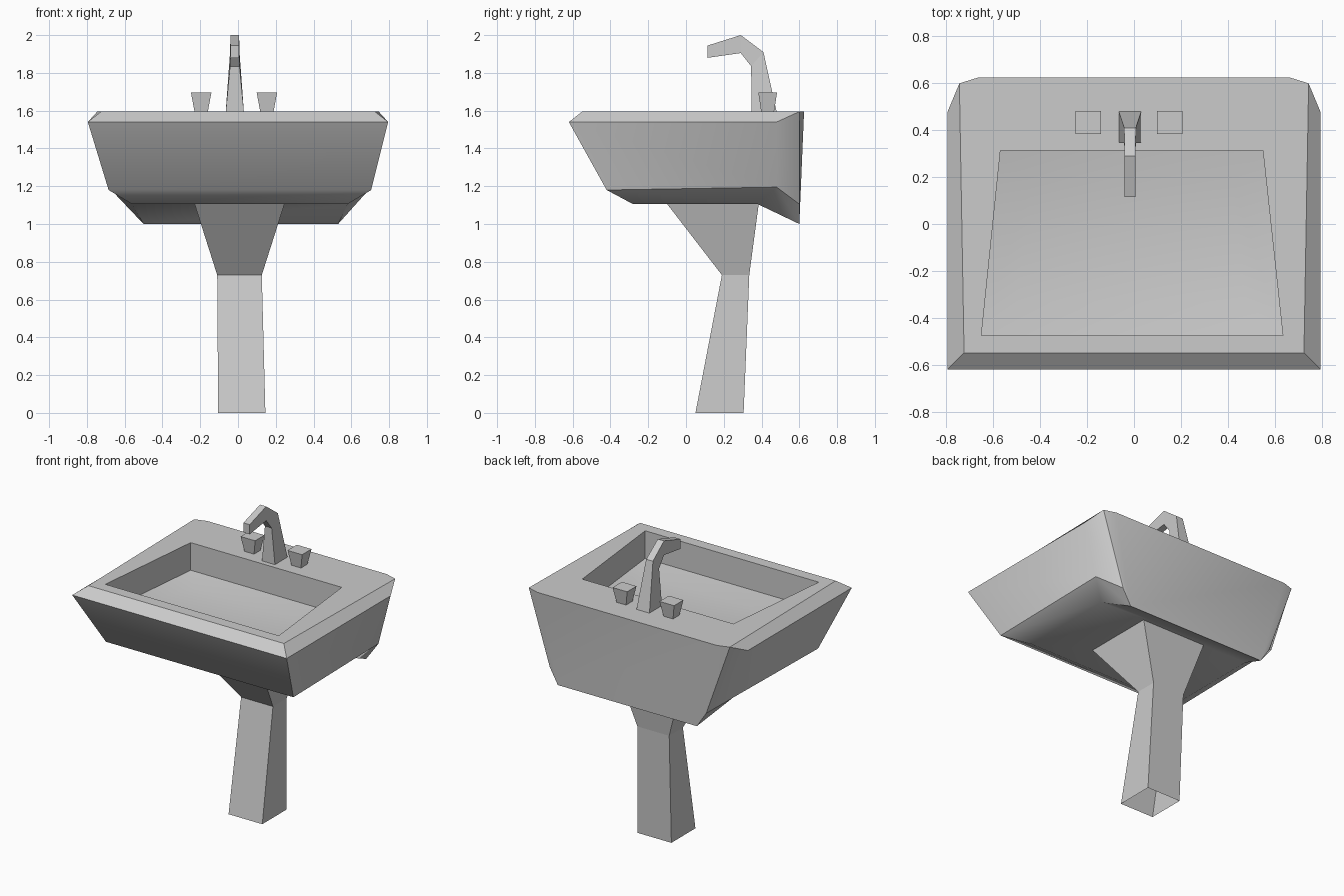
import bpy, bmesh, math

if "Cube" in bpy.data.objects:
    bpy.data.objects.remove(bpy.data.objects["Cube"])


def finish(name, bm, smooth=None):
    bmesh.ops.recalc_face_normals(bm, faces=bm.faces[:])
    mesh = bpy.data.meshes.new(name)
    bm.to_mesh(mesh)
    bm.free()
    ob = bpy.data.objects.new(name, mesh)
    bpy.context.collection.objects.link(ob)
    if smooth:
        bpy.context.view_layer.objects.active = ob
        ob.select_set(True)
        bpy.ops.object.shade_smooth_by_angle(angle=math.radians(smooth))
        ob.select_set(False)
    return ob


def loft(name, sections, caps=(True, True)):
    """Four-sided tube; each section is (x centre, half width, front (y, z), back (y, z))."""
    bm = bmesh.new()
    rings = []
    for cx, w, (fy, fz), (by, bz) in sections:
        pts = [(cx - w, fy, fz), (cx + w, fy, fz), (cx + w, by, bz), (cx - w, by, bz)]
        rings.append([bm.verts.new(p) for p in pts])
    for r, s in zip(rings, rings[1:]):
        for i in range(4):
            j = (i + 1) % 4
            bm.faces.new((r[i], r[j], s[j], s[i]))
    for ring, cap in zip((rings[0], rings[-1]), caps):
        if cap:
            bm.faces.new(ring)
    return finish(name, bm)


# Basin: right-half points (half width, y, z, x shift), mirrored to the left
points = {
    'a': (.725, -.55, 1.595, 0), 'b': (.745, .60, 1.595, 0), 'c': (.665, .625, 1.595, 0),   # top rim
    'd': (.795, -.62, 1.54, 0), 'e': (.795, .48, 1.54, 0),                                  # widest edge
    'f': (.695, -.42, 1.18, .01), 'g': (.695, .48, 1.195, .01), 'h': (.58, .60, 1.105, .01),  # lower edge
    'i': (.57, -.28, 1.105, .01), 'j': (.57, .38, 1.105, .01), 'k': (.515, .60, 1.0, .015),   # underside
    'l': (.643, -.475, 1.595, -.008), 'm': (.56, .313, 1.595, -.01),                        # bowl opening
    'n': (.643, -.475, 1.41, -.008), 'o': (.56, .313, 1.41, -.01),                          # foot of bowl wall
    'p': (.487, -.333, 1.375, -.012), 'q': (.43, .17, 1.375, -.01),                         # bowl floor
}
bm = bmesh.new()
right = {k: bm.verts.new((s + w, y, z)) for k, (w, y, z, s) in points.items()}
left = {k: bm.verts.new((s - w, y, z)) for k, (w, y, z, s) in points.items()}
# Faces on each side
for face in ('adeb', 'dfge', 'eghb', 'bhkc', 'fijg', 'gjkh', 'abml', 'lmon', 'noqp'):
    for half in (right, left):
        bm.faces.new([half[k] for k in face])
# Faces spanning from right to left
for strip in ('ad', 'df', 'fi', 'ij', 'jk', 'kc', 'al', 'ln', 'np', 'pq', 'qo', 'om', 'mbc'):
    bm.faces.new([right[k] for k in strip] + [left[k] for k in reversed(strip)])
finish('basin', bm, 35)

# Pedestal, open at both ends
loft('pedestal', [
    (.02, .125, (.05, 0), (.305, 0)),
    (.008, .118, (.19, .73), (.335, .73)),
    (.008, .238, (-.10, 1.106), (.385, 1.106)),
], caps=(False, False))

# Faucet
loft('faucet', [
    (-.017, .048, (.347, 1.594), (.48, 1.594)),
    (-.017, .025, (.345, 1.835), (.41, 1.91)),
    (-.017, .023, (.29, 1.905), (.29, 2.0)),
    (-.017, .023, (.115, 1.88), (.115, 1.945)),
])

# Tap handles
for side, x in (('left', -.195), ('right', .153)):
    loft(side + '_tap_handle', [
        (x, .035, (.398, 1.594), (.466, 1.594)),
        (x, .054, (.383, 1.695), (.482, 1.695)),
    ])
